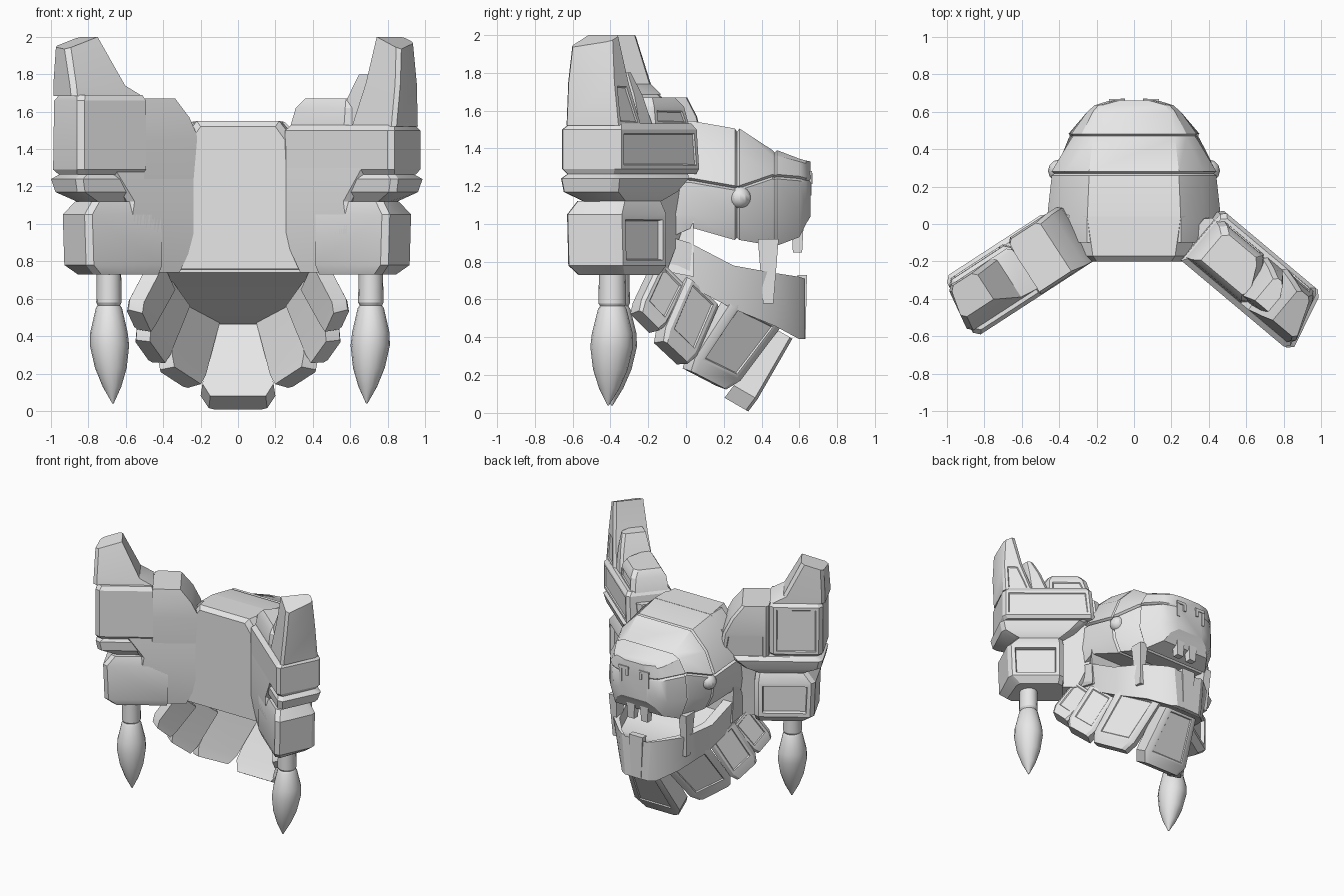
import bpy, bmesh, math
from mathutils import Vector

cube = bpy.data.objects.get("Cube")
if cube:
    bpy.data.objects.remove(cube, do_unlink=True)

GREY = (0.8, 0.8, 0.8, 1)
mat = bpy.data.materials.new("plain grey")
mat.use_nodes = True
mat.diffuse_color = GREY
mat.node_tree.nodes["Principled BSDF"].inputs["Base Color"].default_value = GREY
parts = []


def finish(name, bm):
    me = bpy.data.meshes.new(name)
    bm.to_mesh(me)
    bm.free()
    me.materials.append(mat)
    ob = bpy.data.objects.new(name, me)
    bpy.context.collection.objects.link(ob)
    parts.append(ob)
    return ob


def loft(name, rings, panel=None):
    """Skin equal-length rings; panel = (direction, margin, depth) of one inset."""
    bm = bmesh.new()
    vs = [[bm.verts.new(p) for p in r] for r in rings]
    n = len(vs[0])
    for a, b in zip(vs, vs[1:]):
        for i in range(n):
            j = (i + 1) % n
            bm.faces.new((a[i], a[j], b[j], b[i]))
    bm.faces.new(vs[0])
    bm.faces.new(vs[-1])
    bmesh.ops.recalc_face_normals(bm, faces=bm.faces)
    if panel:
        d, margin, depth = panel
        f = max(bm.faces, key=lambda f: max(f.normal.dot(d), 0) ** 3 * f.calc_area())
        bmesh.ops.inset_region(bm, faces=[f], thickness=margin, depth=0)
        bmesh.ops.inset_region(bm, faces=[f], thickness=0.008, depth=-depth)
    return finish(name, bm)


def box(name, c, size, taper=1.0):
    """Box whose lower end is scaled by taper."""
    rings = []
    for sz, k in ((0.5, 1), (-0.5, taper)):
        rings.append([(c[0] + sx * size[0] * k / 2, c[1] + sy * size[1] * k / 2, c[2] + sz * size[2])
                      for sx, sy in ((-1, -1), (1, -1), (1, 1), (-1, 1))])
    return loft(name, rings)


def section(y, half):
    """Mirror a half outline of (x, z) into a closed ring at depth y."""
    return [(x, y, z) for x, z in half] + [(-x, y, z) for x, z in reversed(half)]


# Skull block behind the mouth
loft("skull", [
    section(-0.20, [(0.2, 1.52), (0.25, 1.45), (0.27, 1.05), (0.42, 0.76)]),
    section(-0.17, [(0.22, 1.55), (0.29, 1.46), (0.32, 1.05), (0.45, 0.76)]),
    section(0.04, [(0.25, 1.545), (0.37, 1.42), (0.455, 1.1), (0.44, 0.72)])])

# Upper head and muzzle, with two cross seams and a seam along each side
stations = [
    (-0.1, False, [(0.25, 1.545), (0.36, 1.43), (0.455, 1.24), (0.46, 1.05), (0.44, 0.92)]),
    (0.03, False, [(0.25, 1.545), (0.37, 1.43), (0.465, 1.23), (0.465, 1.05), (0.44, 0.98)]),
    (0.27, True, [(0.24, 1.505), (0.37, 1.37), (0.44, 1.19), (0.42, 1.02), (0.37, 0.915)]),
    (0.47, True, [(0.22, 1.39), (0.28, 1.36), (0.335, 1.25), (0.35, 1.05), (0.29, 0.885)]),
    (0.6, False, [(0.19, 1.345), (0.22, 1.33), (0.25, 1.24), (0.25, 1.05), (0.21, 0.93)]),
    (0.635, False, [(0.17, 1.335), (0.19, 1.32), (0.21, 1.23), (0.2, 1.07), (0.17, 1.0)]),
    (0.66, False, [(0.08, 1.33), (0.1, 1.31), (0.13, 1.23), (0.13, 1.1), (0.11, 1.04)])]
rings = []
for y, groove, half in stations:
    x, z = half[2]
    half = half[:2] + [(x, z + 0.012), (x - 0.02, z), (x, z - 0.012)] + half[3:]
    if groove:
        inner = [(px * 0.97, 1.15 + (pz - 1.15) * 0.95) for px, pz in half]
        rings += [section(y - 0.012, half), section(y, inner), section(y + 0.012, half)]
    else:
        rings.append(section(y, half))
loft("upper_head", rings)

# Lower jaw trough: top width, top height, bottom width, bottom height, trough depth
rings = []
for y, xt, zt, xb, zb, deep in [
        (-0.15, 0.43, 0.95, 0.43, 0.74, 0.1), (0.02, 0.445, 0.9, 0.42, 0.67, 0.1),
        (0.25, 0.41, 0.78, 0.37, 0.55, 0.1), (0.47, 0.32, 0.74, 0.27, 0.46, 0.1),
        (0.6, 0.18, 0.72, 0.15, 0.39, 0.04), (0.63, 0.13, 0.71, 0.1, 0.39, 0.01)]:
    rings.append(section(y, [(xt * 0.8, zt - deep), (xt * 0.82, zt), (xt, zt), (xb, zb)]))
loft("lower_jaw", rings)
box("chin_ridge", (0, 0.615, 0.56), (0.12, 0.05, 0.34), 0.7)

# Eyes, fangs, front teeth and nostrils
for s, side in ((1, "left"), (-1, "right")):
    bm = bmesh.new()
    bmesh.ops.create_uvsphere(bm, u_segments=12, v_segments=8, radius=0.06)
    finish(side + "_eye", bm).location = (s * 0.4, 0.285, 1.14)
    box(side + "_fang", (s * 0.31, 0.435, 0.75), (0.07, 0.11, 0.34), 0.5)
    box(side + "_front_tooth", (s * 0.06, 0.59, 0.95), (0.08, 0.07, 0.2), 0.7)
    box(side + "_nostril_bar", (s * 0.12, 0.655, 1.21), (0.025, 0.02, 0.12))
    box(side + "_nostril_top", (s * 0.09, 0.658, 1.27), (0.085, 0.02, 0.022))
    box(side + "_nostril_hook", (s * 0.06, 0.66, 1.24), (0.022, 0.02, 0.06))


# Overlapping beard plates fanned below the jaw
def beard_plate(name, top, bottom, tangent, w_top, w_bot, thick):
    top, bottom, t = Vector(top), Vector(bottom), Vector(tangent).normalized()
    n = (bottom - top).cross(t).normalized()
    if n.dot(top - Vector((0, 0, 0.9))) < 0:
        n = -n
    rings = []
    for k, w, sink in ((0, w_top, 0), (0.82, w_bot, 0), (1, w_bot * 0.78, 0.01)):
        c = top.lerp(bottom, k) - n * sink
        side, back = t * w / 2, n * thick
        rings.append([c - side, c - side * 0.8 + n * 0.015, c + side * 0.8 + n * 0.015, c + side,
                      c + side * 0.95 - back, c - side * 0.95 - back])
    loft(name, rings, (n, 0.025, 0.008))


beard_plate("middle_beard_plate", (0, 0.55, 0.4), (0, 0.325, 0.01), (1, 0, 0), 0.29, 0.4, 0.13)
for s, side in ((1, "left"), (-1, "right")):
    for name, top, bottom, tan, wt, wb in [
            ("front", (0.27, 0.37, 0.52), (0.35, 0.125, 0.17), (0.2, -0.25, 0.13), 0.36, 0.33),
            ("side", (0.38, 0.09, 0.64), (0.51, -0.05, 0.32), (0.1, -0.15, 0.14), 0.25, 0.25),
            ("rear", (0.44, -0.07, 0.73), (0.57, -0.19, 0.49), (0.06, -0.13, 0.13), 0.21, 0.2)]:
        beard_plate(f"{side}_{name}_beard_plate", (s * top[0], *top[1:]), (s * bottom[0], *bottom[1:]),
                    (s * tan[0], *tan[1:]), wt, wb, 0.09)


# Wing blocks in local axes: u outwards, v towards the face side; drop tilts an outer end down
def wing(side, s, origin, degrees, slant, blocks):
    a = math.radians(degrees)
    d = Vector((s * math.cos(a), -math.sin(a), 0))
    n = Vector((s * math.sin(a), math.cos(a), 0))
    o = Vector((*origin, 0))
    for name, c, panel, levels in blocks:
        rings = []
        for z, u0, u1, v0, v1, *drop in levels:
            outline = [(u0, v0), (u1 + slant - c, v0), (u1 + slant, v0 + c),
                       (u1 - slant, v1 - c), (u1 - slant - c, v1), (u0 + c, v1), (u0, v1 - c)]
            rings.append([o + d * u + n * v + Vector((0, 0, z - sum(drop) * (u - u0) / (u1 - u0)))
                          for u, v in outline])
        loft(f"{side}_{name}", rings, (n, *panel) if panel else None)


PANEL, DEEP = (0.03, 0.008), (0.04, 0.03)
shared = [
    ("wing_lip", 0.03, None, [(1.11, 0.25, 0.6, -0.1, 0.12), (1.17, 0.15, 0.73, -0.15, 0.17),
                              (1.24, 0.08, 0.745, -0.155, 0.19), (1.265, 0.05, 0.71, -0.14, 0.16)]),
    ("cheek_box", 0.03, DEEP, [(0.73, 0.24, 0.62, -0.14, 0.12), (0.78, 0.23, 0.68, -0.16, 0.16),
                               (1.05, 0.23, 0.69, -0.16, 0.16), (1.12, 0.24, 0.63, -0.14, 0.13)]),
    ("wing_neck", 0.03, None, [(0.74, 0.1, 0.4, -0.13, 0.05), (0.95, 0.0, 0.45, -0.16, 0.07),
                               (1.12, -0.05, 0.42, -0.16, 0.09), (1.3, -0.05, 0.55, -0.16, 0.11),
                               (1.45, -0.03, 0.5, -0.15, 0.12)])]

wing("left", 1, (0.34, -0.06), 40, 0.035, shared + [
    ("upper_block", 0.025, PANEL, [(1.265, 0.0, 0.71, -0.14, 0.17), (1.29, 0.0, 0.725, -0.16, 0.19),
                                   (1.5, 0.02, 0.725, -0.16, 0.19), (1.53, 0.04, 0.7, -0.13, 0.17)]),
    ("low_step", 0.03, PANEL, [(1.52, 0.03, 0.4, -0.13, 0.15), (1.62, 0.06, 0.4, -0.12, 0.14),
                               (1.67, 0.1, 0.38, -0.09, 0.11)]),
    ("tall_step", 0.02, None, [(1.52, 0.34, 0.52, -0.1, 0.15), (1.68, 0.4, 0.54, -0.09, 0.13),
                               (1.8, 0.46, 0.56, -0.07, 0.1)]),
    ("ear", 0.02, PANEL, [(1.52, 0.46, 0.72, -0.13, 0.17), (1.75, 0.54, 0.73, -0.11, 0.15),
                          (2.0, 0.6, 0.72, -0.09, 0.13, 0.05)])])

wing("right", -1, (-0.3, -0.05), 33, 0.015, shared + [
    ("upper_block", 0.03, PANEL, [(1.265, 0.35, 0.73, -0.15, 0.14), (1.29, 0.34, 0.745, -0.17, 0.17),
                                  (1.66, 0.34, 0.745, -0.17, 0.16), (1.69, 0.35, 0.73, -0.15, 0.13)]),
    ("inner_block", 0.02, PANEL, [(1.24, -0.03, 0.35, -0.16, 0.16), (1.45, 0.0, 0.35, -0.17, 0.18),
                                  (1.57, 0.06, 0.35, -0.165, 0.18), (1.67, 0.14, 0.35, -0.15, 0.17)]),
    ("ear", 0.025, None, [(1.685, 0.34, 0.76, -0.13, 0.14), (1.74, 0.44, 0.76, -0.12, 0.14),
                          (2.0, 0.57, 0.75, -0.05, 0.13, 0.06)])])

# Hanging spindle pendants
profile = [(0.065, 0.76), (0.068, 0.58), (0.06, 0.565), (0.07, 0.55), (0.1, 0.42),
           (0.105, 0.35), (0.085, 0.23), (0.05, 0.13), (0.004, 0.04)]
for side, x, y in (("left", 0.71, -0.39), ("right", -0.69, -0.37)):
    rings = []
    for r, z in profile:
        lean = max(0, 0.4 - z) * 0.06
        rings.append([(x - math.copysign(lean, x) + r * math.cos(k * math.pi / 8),
                       y - lean + r * 1.08 * math.sin(k * math.pi / 8), z) for k in range(16)])
    loft(side + "_pendant", rings)

# Soft shading with crisp edges
bpy.ops.object.select_all(action='DESELECT')
for ob in parts:
    ob.select_set(True)
bpy.context.view_layer.objects.active = parts[0]
bpy.ops.object.shade_smooth_by_angle(angle=math.radians(28))
